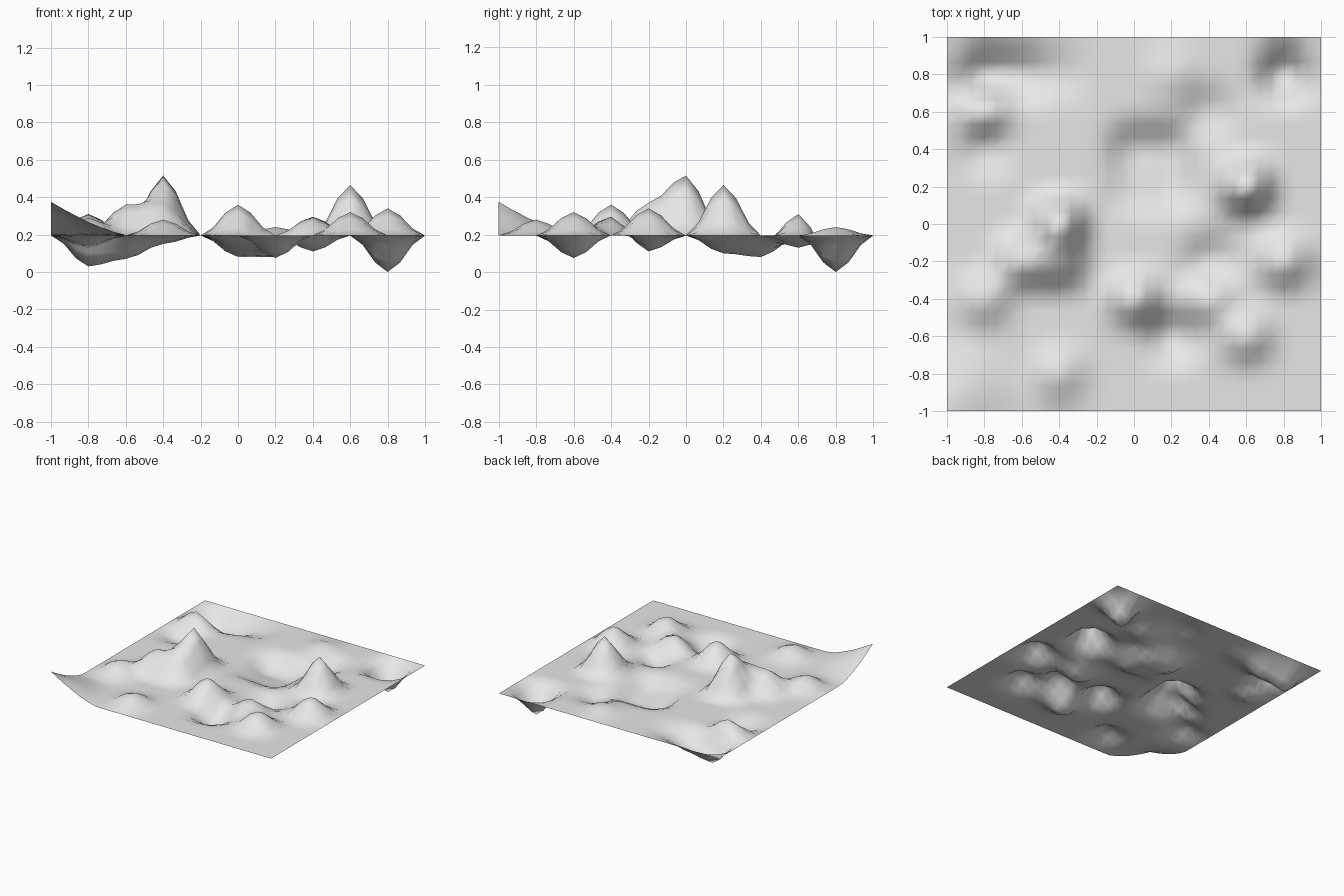
import bpy
import bmesh
import math

cube = bpy.data.objects.get("Cube")
if cube:
    bpy.data.objects.remove(cube, do_unlink=True)

BASE, CELL, STEPS = 0.195, 0.2, 30

# Hills and hollows: (x, y) in grid cells from the centre, and surface height
features = {
    (-2, 0): 0.515, (-2, -1): 0.37, (-3, -1): 0.36, (-4, -2): 0.29,
    (3, 1): 0.465, (0, -2): 0.36, (4, -1): 0.34, (3, -3): 0.32,
    (-4, 3): 0.31, (2, -2): 0.295, (-2, -4): 0.28, (1, 4): 0.24,
    (4, 4): 0.0, (-4, 4): 0.03, (-3, 4): 0.07, (-2, 4): 0.15,
    (-4, 2): 0.13, (0, 2): 0.08, (1, 2): 0.08, (0, 1): 0.13,
    (1, 1): 0.10, (2, 3): 0.13, (2, -1): 0.11, (1, -3): 0.075,
}


def ease(d):
    """Smooth falloff from a grid point to its neighbours."""
    t = max(0.0, 1 - abs(d))
    return t * t * (3 - 2 * t)


def height(x, y):
    z = BASE
    for (i, j), top in features.items():
        z += (top - BASE) * ease(x / CELL - i) * ease(y / CELL - j)
    # Lifted front corner
    r = math.hypot(x + 1, y + 1)
    return z + 0.18 * max(0.0, 1 - r / 0.42) ** 1.4


# Terrain sheet
bm = bmesh.new()
bmesh.ops.create_grid(bm, x_segments=STEPS, y_segments=STEPS, size=1)
for v in bm.verts:
    v.co.z = height(v.co.x, v.co.y)
for f in bm.faces:
    f.smooth = True
mesh = bpy.data.meshes.new("terrain")
bm.to_mesh(mesh)
bm.free()
terrain = bpy.data.objects.new("terrain", mesh)
bpy.context.collection.objects.link(terrain)

# Pale grey ground colour
grey = bpy.data.materials.new("pale_grey")
grey.use_nodes = True
colour = (0.8, 0.8, 0.8, 1)
grey.diffuse_color = colour
grey.node_tree.nodes["Principled BSDF"].inputs["Base Color"].default_value = colour
mesh.materials.append(grey)
